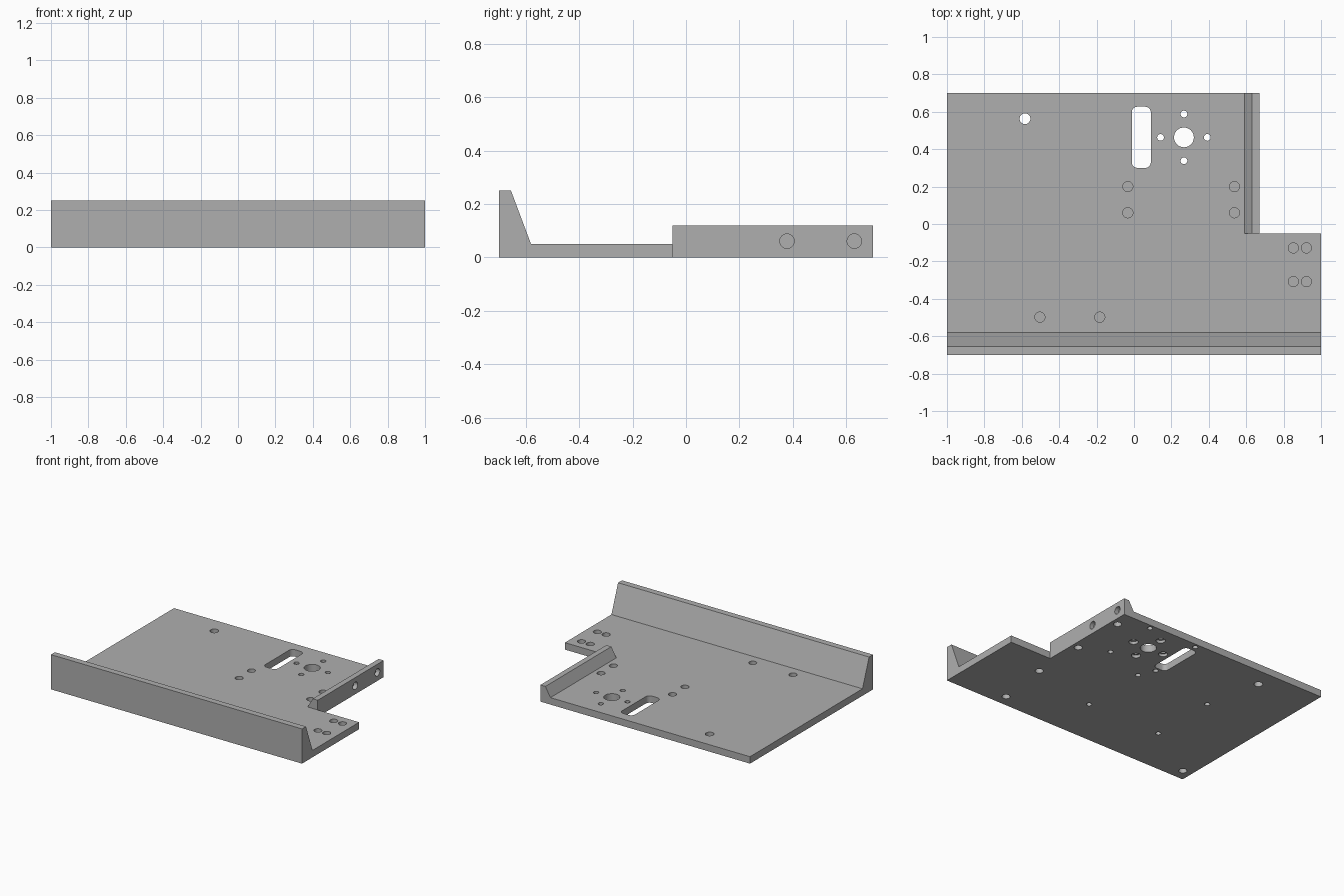
import bpy, bmesh, math
from mathutils import Vector

if "Cube" in bpy.data.objects:
    bpy.data.objects.remove(bpy.data.objects["Cube"])

grey = bpy.data.materials.new("light_grey")
grey.diffuse_color = (0.43, 0.43, 0.43, 1)
grey.use_nodes = True
grey.node_tree.nodes["Principled BSDF"].inputs["Base Color"].default_value = grey.diffuse_color


def prism(name, points, offset):
    """Solid made by sweeping a flat outline along an offset."""
    bm = bmesh.new()
    face = bm.faces.new([bm.verts.new(p) for p in points])
    out = bmesh.ops.extrude_face_region(bm, geom=[face])
    bmesh.ops.translate(bm, vec=Vector(offset),
                        verts=[v for v in out["geom"] if isinstance(v, bmesh.types.BMVert)])
    bmesh.ops.recalc_face_normals(bm, faces=bm.faces)
    mesh = bpy.data.meshes.new(name)
    bm.to_mesh(mesh)
    bm.free()
    mesh.materials.append(grey)
    ob = bpy.data.objects.new(name, mesh)
    bpy.context.collection.objects.link(ob)
    return ob


def hole(x, y, r, z0, z1):
    """Vertical round cutter."""
    ring = [(x + r * math.cos(k * math.tau / 32), y + r * math.sin(k * math.tau / 32), z0)
            for k in range(32)]
    return prism("hole_cutter", ring, (0, 0, z1 - z0))


def combine(target, tool, operation):
    mod = target.modifiers.new(operation.lower(), 'BOOLEAN')
    mod.operation = operation
    mod.solver = 'EXACT'
    mod.object = tool
    bpy.context.view_layer.objects.active = target
    bpy.ops.object.modifier_apply(modifier=mod.name)
    bpy.data.objects.remove(tool)


# Base plate with the tall sloped lip along the front
profile = [(-0.7, 0), (0.7, 0), (0.7, 0.05), (-0.58, 0.05), (-0.655, 0.25), (-0.7, 0.25)]
plate = prism("mounting_plate", [(-1, y, z) for y, z in profile], (2, 0, 0))

# Notch at the back right corner
notch = [(0.67, -0.05), (1.2, -0.05), (1.2, 0.9), (0.67, 0.9)]
combine(plate, prism("notch_cutter", [(x, y, -0.1) for x, y in notch], (0, 0, 0.5)), 'DIFFERENCE')

# Short sloped rail beside the notch
rail = [(0.59, 0.03), (0.67, 0.03), (0.67, 0.12), (0.63, 0.12), (0.59, 0.05)]
combine(plate, prism("side_rail", [(x, -0.05, z) for x, z in rail], (0, 0.75, 0)), 'UNION')

# Through slot with rounded corners
slot = []
for cx, cy, start in ((0.06, 0.597, 0), (0.018, 0.597, 90), (0.018, 0.33, 180), (0.06, 0.33, 270)):
    for k in range(7):
        a = math.radians(start + 15 * k)
        slot.append((cx + 0.03 * math.cos(a), cy + 0.03 * math.sin(a), -0.1))
combine(plate, prism("slot_cutter", slot, (0, 0, 0.3)), 'DIFFERENCE')

# Motor hole with four screw holes counterbored from below, and a lone corner hole
cutters = [hole(0.267, 0.463, 0.053, -0.1, 0.2), hole(-0.583, 0.563, 0.029, -0.1, 0.2)]
for dx, dy in ((0.125, 0), (-0.125, 0), (0, 0.125), (0, -0.125)):
    cutters.append(hole(0.267 + dx, 0.463 + dy, 0.018, -0.1, 0.2))
    cutters.append(hole(0.267 + dx, 0.463 + dy, 0.03, -0.1, 0.02))

# Blind holes in the top
top_holes = [(x, y) for x in (-0.033, 0.537) for y in (0.06, 0.2)]
top_holes += [(x, y) for x in (0.852, 0.922) for y in (-0.128, -0.308)]
top_holes += [(-0.503, -0.498), (-0.183, -0.498)]
cutters += [hole(x, y, 0.027, 0.015, 0.2) for x, y in top_holes]

# Blind holes in the underside: two small squares of four and larger ones at the edges
small = [(x, y) for x in (-0.495, 0.092) for y in (-0.345, 0.15)]
small += [(x, y) for x in (0.041, 0.424) for y in (0.268, 0.667)]
large = [(0.62, 0.572), (0.62, 0.175), (0.62, -0.22), (0.57, -0.615), (-0.93, -0.615)]
cutters += [hole(x, y, 0.018, -0.1, 0.035) for x, y in small]
cutters += [hole(x, y, 0.027, -0.1, 0.035) for x, y in large]

# Blind holes in the outer face of the rail
for y in (0.378, 0.63):
    ring = [(0.64, y + 0.027 * math.cos(k * math.tau / 32), 0.061 + 0.027 * math.sin(k * math.tau / 32))
            for k in range(32)]
    cutters.append(prism("rail_hole_cutter", ring, (0.1, 0, 0)))

for c in cutters:
    combine(plate, c, 'DIFFERENCE')

# Smooth hole walls, crisp edges
bpy.ops.object.select_all(action='DESELECT')
plate.select_set(True)
bpy.context.view_layer.objects.active = plate
bpy.ops.object.shade_smooth_by_angle(angle=math.radians(30))
